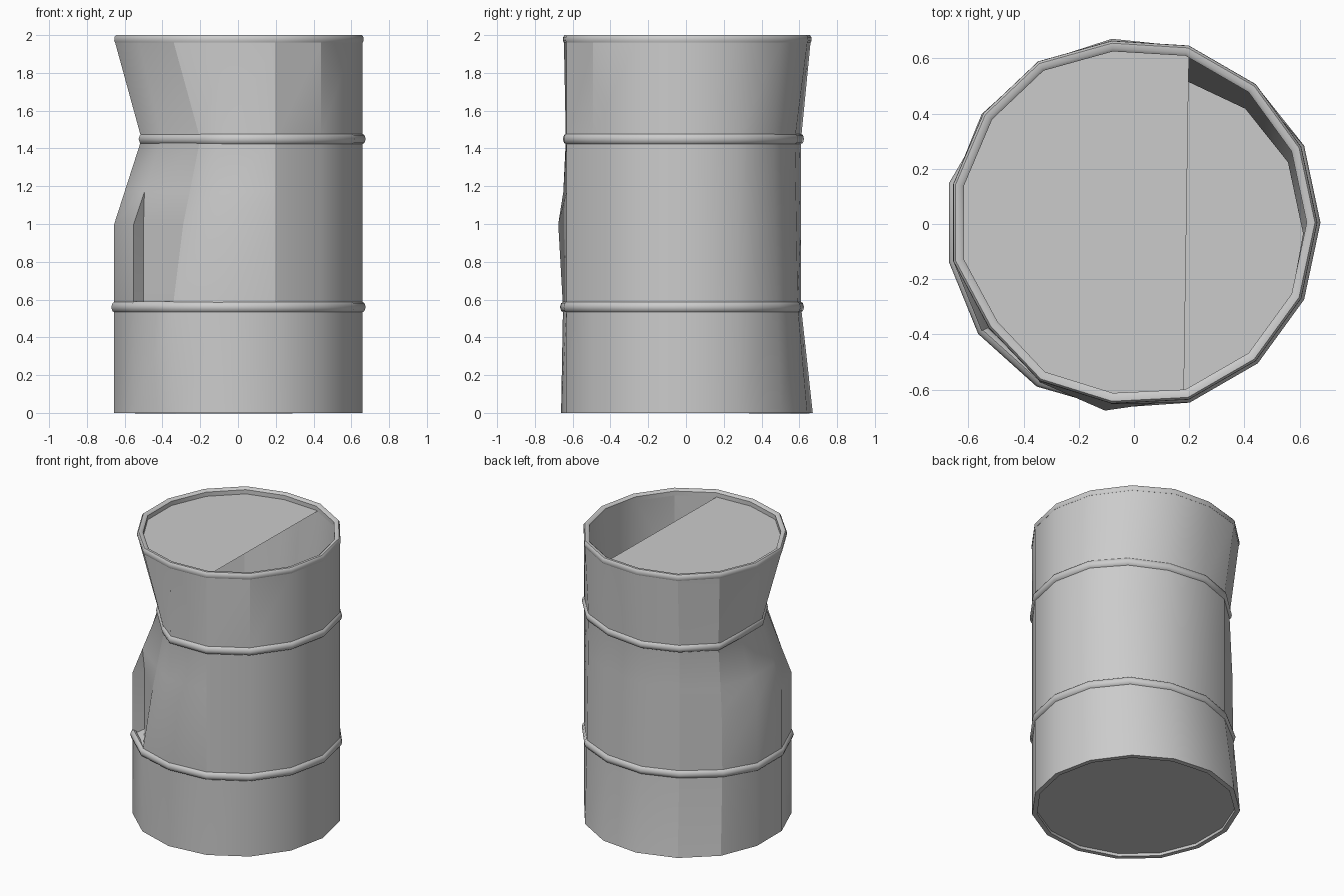
import bpy, bmesh, math

if "Cube" in bpy.data.objects:
    bpy.data.objects.remove(bpy.data.objects["Cube"])

N, R, CX, CY = 15, 0.670, -0.01, 0.005
LEVELS = [0, 0.56, 0.59, 1.0, 1.17, 1.45, 1.96, 1.99]

# dents: column -> (height, dx, dy) keys, interpolated along the height
DENTS = {
    2: [(0, 0, 0), (0.56, 0, -.02), (1.45, 0, -.04), (1.96, 0, 0)],
    3: [(0, 0, 0), (0.56, 0, -.05), (1.45, 0, -.065), (1.96, 0, 0)],
    4: [(0, 0, 0), (0.56, 0, -.062), (1.45, 0, -.062), (1.96, 0, -.012)],
    5: [(0, 0, 0), (0.56, .03, -.06), (1.45, .03, -.06), (1.96, 0, 0)],
    6: [(0, 0, 0), (0.56, .02, -.045), (1.0, .025, -.045), (1.45, .05, -.045), (1.96, .01, 0)],
    7: [(1.0, .01, 0), (1.45, .155, -.02), (1.96, .015, 0)],
    8: [(1.0, .01, 0), (1.45, .155, .02), (1.96, .015, 0)],
    9: [(1.0, 0, 0), (1.45, .15, .075), (1.96, .03, .015)],
    10: [(0.56, 0, 0), (1.0, .055, .03), (1.45, .145, .035), (1.96, .005, .01)],
    11: [(0, 0, 0), (0.56, 0, .01), (1.0, -.025, -.015), (1.19, -.01, .015),
         (1.45, 0, .025), (1.96, 0, .015)],
}


def wall_point(k, z, inset=0.0):
    a = 2 * math.pi * k / N
    x, y = CX + (R - inset) * math.cos(a), CY + (R - inset) * math.sin(a)
    keys = DENTS.get(k % N, [(0, 0, 0)])
    dx, dy = keys[0][1:] if z <= keys[0][0] else keys[-1][1:]
    for p, q in zip(keys, keys[1:]):
        if p[0] <= z <= q[0]:
            t = (z - p[0]) / (q[0] - p[0])
            dx, dy = p[1] + t * (q[1] - p[1]), p[2] + t * (q[2] - p[2])
    return (x + dx, y + dy, z)


def make_object(name, bm):
    me = bpy.data.meshes.new(name)
    bm.normal_update()
    bm.to_mesh(me)
    bm.free()
    ob = bpy.data.objects.new(name, me)
    bpy.context.collection.objects.link(ob)
    bpy.ops.object.select_all(action='DESELECT')
    ob.select_set(True)
    bpy.context.view_layer.objects.active = ob
    return ob


def smooth(angle):
    bpy.ops.object.shade_smooth_by_angle(angle=math.radians(angle), keep_sharp_edges=True)


# dented wall, with a doubled column 9 that opens into a fold
bm = bmesh.new()
cols = list(range(10)) + [9.5] + list(range(10, N))
grid = []
for z in LEVELS:
    row = []
    for c in cols:
        p = wall_point(int(c), z)
        if c == 9.5 and z in (0.59, 1.0):
            p = (-0.50, -0.33, z)
        row.append(bm.verts.new(p))
    grid.append(row)
for lo, hi in zip(grid, grid[1:]):
    for i in range(len(cols)):
        j = (i + 1) % len(cols)
        bm.faces.new((lo[i], lo[j], hi[j], hi[i]))
# creased seams beside the flattened panels
for col, z0 in ((5, 0), (6, 0), (9, 1.4), (10, .5), (12, .5), (13, 1.4)):
    i = cols.index(col)
    for a, b in zip(grid, grid[1:]):
        if a[i].co.z >= z0:
            bm.edges.get((a[i], b[i])).smooth = False
bmesh.ops.remove_doubles(bm, verts=bm.verts[:], dist=1e-4)
wall = make_object("barrel_wall", bm)
outer_count = len(wall.data.vertices)
mod = wall.modifiers.new("thickness", 'SOLIDIFY')
mod.thickness, mod.offset = 0.032, -1
bpy.ops.object.modifier_apply(modifier=mod.name)
# the inside skin is pushed further in along the back right
for v in wall.data.vertices[outer_count:]:
    if 0.5 < v.co.z < 1.5 and v.co.x > 0.1 and v.co.y > -0.1:
        v.co.y -= 0.04 if v.co.x > 0.5 else 0.02
        v.co.x -= 0.015
smooth(42)


# bands swept around the wall outline at height z: profile = (inset, absolute height)
def band(name, z, profile):
    bm = bmesh.new()
    rings = []
    for k in range(N):
        rings.append([bm.verts.new((*wall_point(k, z, inset)[:2], h)) for inset, h in profile])
    m = len(profile)
    for k in range(N):
        a, b = rings[k], rings[(k + 1) % N]
        for i in range(m):
            j = (i + 1) % m
            bm.faces.new((a[i], b[i], b[j], a[j]))
    bmesh.ops.recalc_face_normals(bm, faces=bm.faces[:])
    make_object(name, bm)
    smooth(46)


def hoop(z):
    return [(0.006 + 0.022 * math.cos(i * math.pi / 4), z + 0.03 * math.sin(i * math.pi / 4))
            for i in range(8)]


band("lower_hoop", 0.56, hoop(0.56))
band("upper_hoop", 1.45, hoop(1.45))
band("top_rim", 1.98, [(-.001, 1.96), (-.005, 1.97), (-.004, 1.99), (.004, 2.0),
                       (.022, 2.0), (.034, 1.99), (.034, 1.96)])


# floor disc and half lid
def disc(name, z, inset, cut=None):
    bm = bmesh.new()
    bm.faces.new([bm.verts.new(wall_point(k, z, inset)) for k in range(N)])
    if cut is not None:
        bmesh.ops.bisect_plane(bm, geom=bm.verts[:] + bm.edges[:] + bm.faces[:],
                               plane_co=(cut, 0, z), plane_no=(1, -0.015, 0),
                               clear_outer=True)
    make_object(name, bm)


disc("floor", 0.02, 0.02)
disc("half_lid", 1.96, 0.02, cut=0.19)
